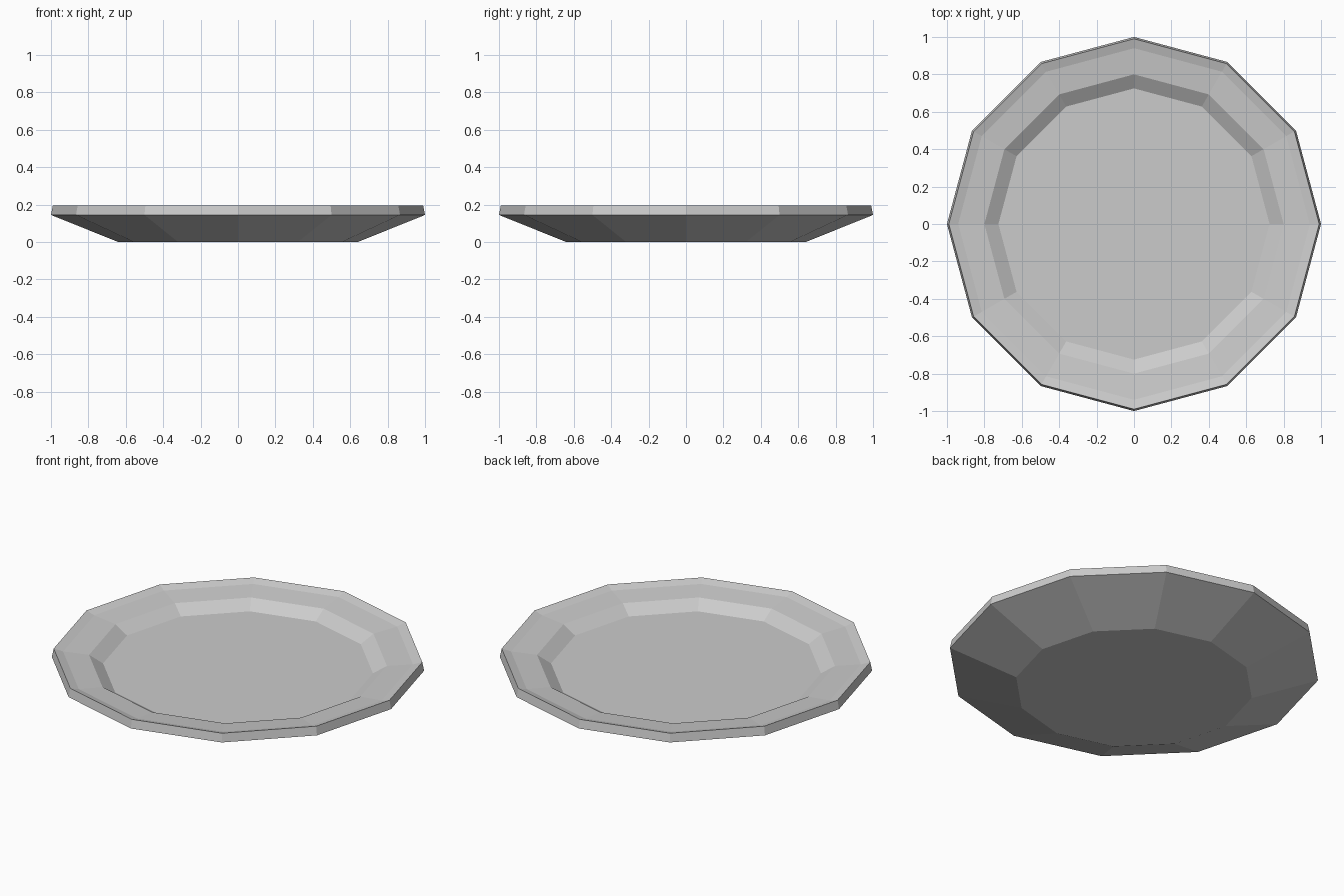
import bpy
import bmesh
from math import cos, sin, tau

default = bpy.data.objects.get("Cube")
if default:
    bpy.data.objects.remove(default, do_unlink=True)

SIDES = 12

# Plate section from the underside, around the rim, to the inner floor: (radius, height)
PROFILE = [
    (0.64, 0.0),     # foot
    (1.0, 0.145),    # widest edge
    (0.99, 0.195),   # rim top
    (0.94, 0.18),    # rim slope
    (0.80, 0.165),   # edge of the well
    (0.725, 0.118),  # floor
]


def grey_material():
    mat = bpy.data.materials.new("plate grey")
    colour = (0.6, 0.6, 0.6, 1.0)
    mat.diffuse_color = colour
    mat.use_nodes = True
    shader = next(n for n in mat.node_tree.nodes if n.type == 'BSDF_PRINCIPLED')
    shader.inputs["Base Color"].default_value = colour
    return mat


def lathe(name, profile, sides, mat):
    bm = bmesh.new()
    rings = [
        [bm.verts.new((r * cos(tau * i / sides), r * sin(tau * i / sides), z))
         for i in range(sides)]
        for r, z in profile
    ]
    for low, high in zip(rings, rings[1:]):
        for i in range(sides):
            j = (i + 1) % sides
            bm.faces.new((low[i], low[j], high[j], high[i]))
    # Underside and floor caps
    bm.faces.new(rings[0][::-1])
    bm.faces.new(rings[-1])
    bmesh.ops.recalc_face_normals(bm, faces=bm.faces[:])
    mesh = bpy.data.meshes.new(name)
    bm.to_mesh(mesh)
    bm.free()
    mesh.materials.append(mat)
    obj = bpy.data.objects.new(name, mesh)
    bpy.context.collection.objects.link(obj)
    return obj


lathe("plate", PROFILE, SIDES, grey_material())
